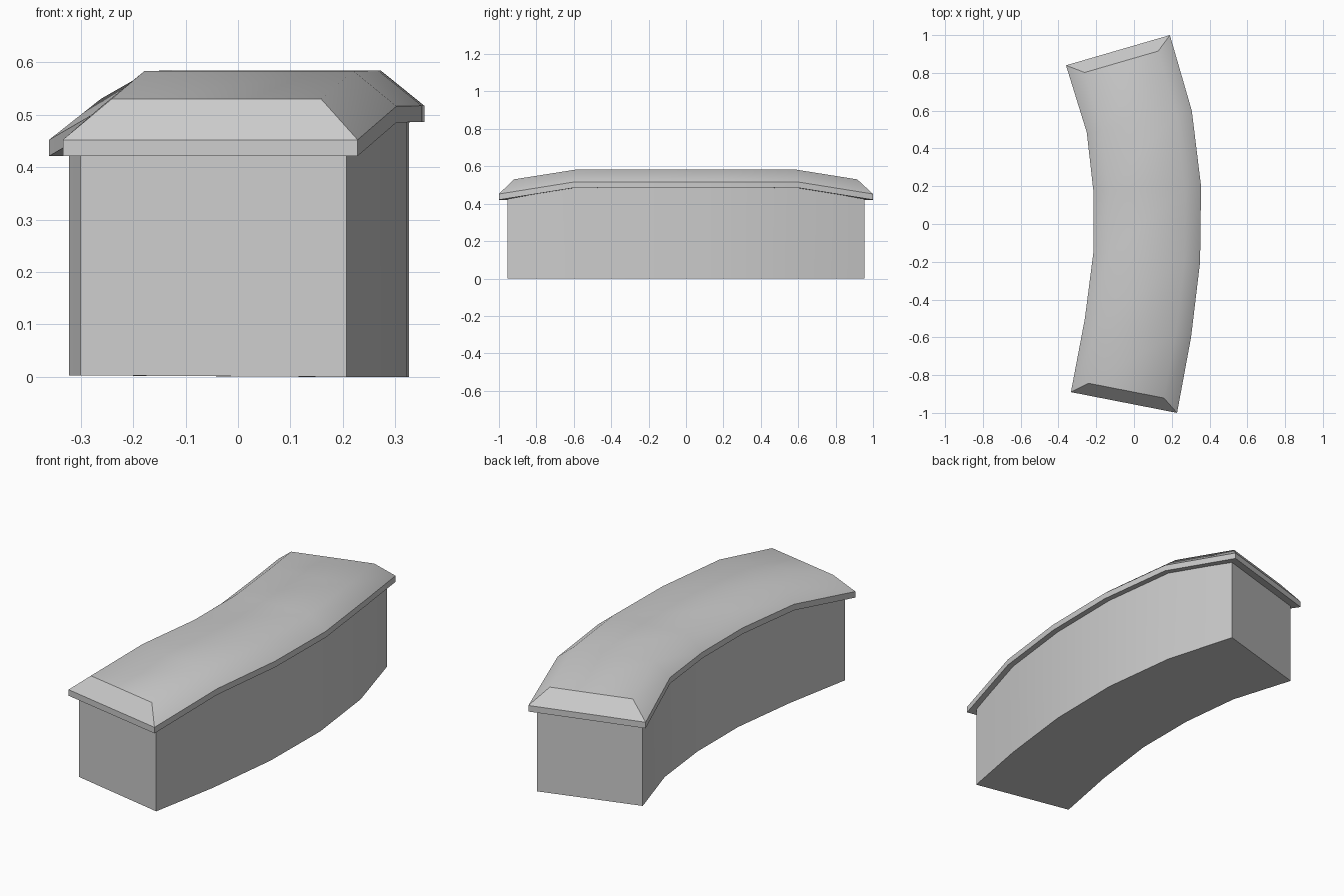
import bpy, bmesh
from mathutils import Vector

if "Cube" in bpy.data.objects:
    bpy.data.objects.remove(bpy.data.objects["Cube"])

# Eave outline seen from above: six stations along the curve (left, right)
LEFT = [(-.334, -.89), (-.26, -.50), (-.215, -.15), (-.215, .175), (-.25, .485), (-.36, .84)]
RIGHT = [(.228, -1.0), (.302, -.60), (.35, -.20), (.355, .20), (.306, .60), (.19, 1.0)]
EAVE_Z = [.452, .516, .517, .517, .516, .452]
RIDGE_Z = [.53, .583, .584, .584, .583, .53]
THICK = .031


def inset_point(i, side, across, along):
    """Move an eave corner inwards across the block, and along it at the ends."""
    a, b = Vector(LEFT[i]), Vector(RIGHT[i])
    if side:
        a, b = b, a
    p = a + (b - a).normalized() * across
    if i in (0, 5):
        row = RIGHT if side else LEFT
        j = 1 if i == 0 else 4
        p += (Vector(row[j]) - Vector(row[i])).normalized() * along
    return p


def loft(name, rings, strip_groups, caps):
    """Skin rings of points; edges between different face groups become sharp."""
    bm = bmesh.new()
    rows = [[bm.verts.new(p) for p in ring] for ring in rings]
    group, n = {}, len(rings[0])
    for a, b in zip(rows, rows[1:]):
        for k in range(n):
            f = bm.faces.new((a[k], a[(k + 1) % n], b[(k + 1) % n], b[k]))
            group[f] = strip_groups[k]
    for end, row in enumerate((rows[0], rows[-1])):
        for c, cap in enumerate(caps):
            group[bm.faces.new([row[k] for k in cap])] = (end, c)
    bmesh.ops.recalc_face_normals(bm, faces=bm.faces[:])
    for f in bm.faces:
        f.smooth = True
    for e in bm.edges:
        e.smooth = len({group[f] for f in e.link_faces}) == 1
    mesh = bpy.data.meshes.new(name)
    bm.to_mesh(mesh)
    bm.free()
    obj = bpy.data.objects.new(name, mesh)
    bpy.context.collection.objects.link(obj)


# Curved wall body, slightly narrower than the roof
rings = []
for i in range(6):
    l, r = inset_point(i, 0, .027, .04), inset_point(i, 1, .029, .04)
    z = EAVE_Z[i] - THICK + .004
    rings.append([(l.x, l.y, 0.003), (l.x, l.y, z), (r.x, r.y, z), (r.x, r.y, 0)])
loft("wall_body", rings, "abcd", [(0, 1, 2, 3)])

# Hipped roof cap with a thin eave band
rings = []
for i in range(6):
    l, r = Vector(LEFT[i]), Vector(RIGHT[i])
    tl, tr = inset_point(i, 0, .083, .064), inset_point(i, 1, .083, .064)
    z, top = EAVE_Z[i], RIDGE_Z[i]
    rings.append([(l.x, l.y, z - THICK), (l.x, l.y, z), (tl.x, tl.y, top),
                  (tr.x, tr.y, top), (r.x, r.y, z), (r.x, r.y, z - THICK)])
loft("roof_cap", rings, "attted"[:1] + "ttt" + "ed", [(0, 1, 4, 5), (1, 2, 3, 4)])
